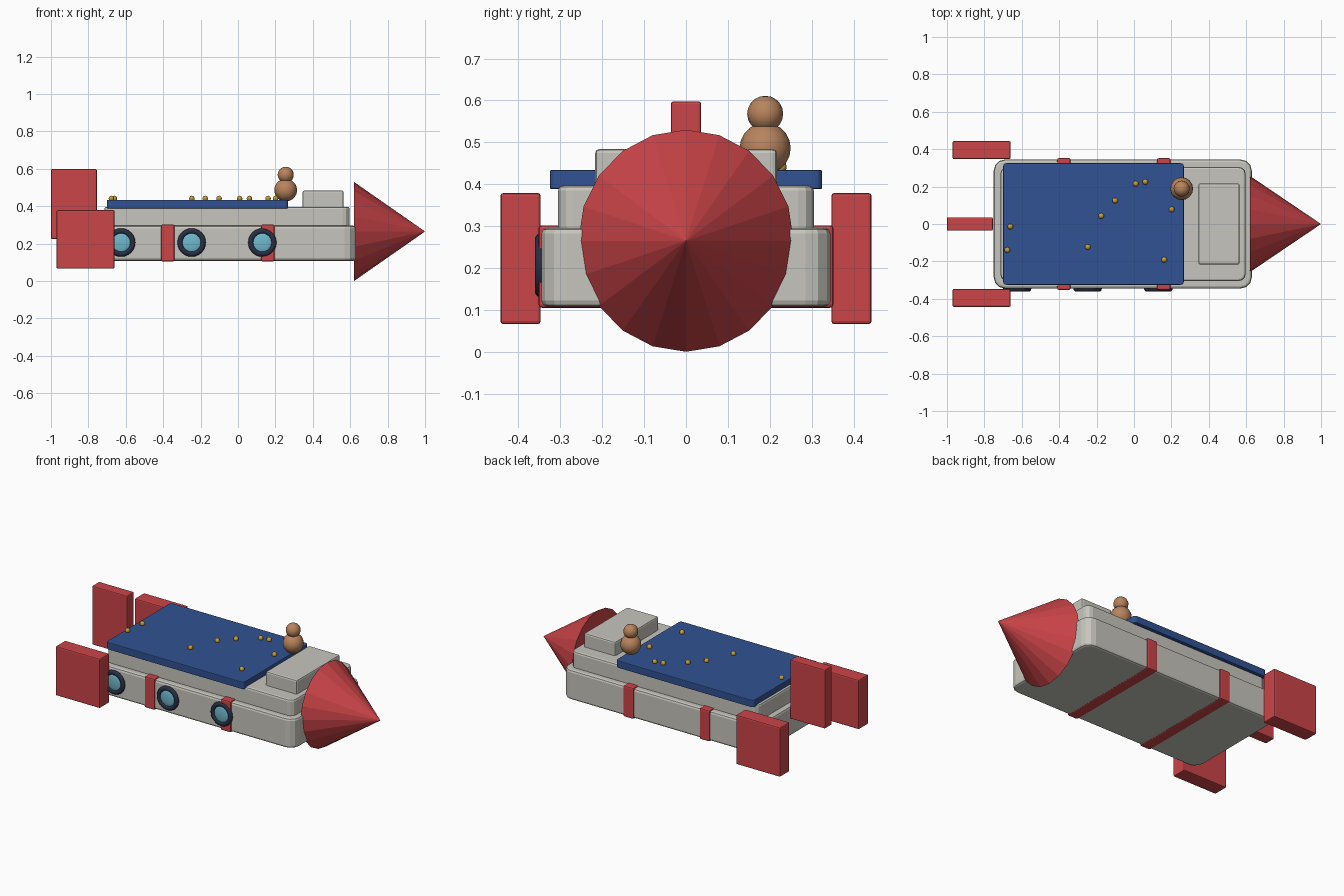
import bpy, bmesh, math
from mathutils import Matrix, Vector

if "Cube" in bpy.data.objects:
    bpy.data.objects.remove(bpy.data.objects["Cube"])


def mat(name, rgb):
    m = bpy.data.materials.new(name)
    m.diffuse_color = (*rgb, 1)
    m.use_nodes = True
    m.node_tree.nodes["Principled BSDF"].inputs["Base Color"].default_value = m.diffuse_color
    return m


RED = mat("red", (0.60, 0.058, 0.066))
GREY = mat("warm grey", (0.57, 0.56, 0.51))
BLUE = mat("blanket blue", (0.031, 0.085, 0.29))
GOLD = mat("gold", (0.58, 0.34, 0.04))
BROWN = mat("brown", (0.48, 0.23, 0.11))
CYAN = mat("window cyan", (0.16, 0.48, 0.60))
NAVY = mat("rim navy", (0.02, 0.028, 0.055))


def finish(name, bm, material, smooth=None):
    bmesh.ops.recalc_face_normals(bm, faces=bm.faces)
    me = bpy.data.meshes.new(name)
    bm.to_mesh(me)
    bm.free()
    me.materials.append(material)
    ob = bpy.data.objects.new(name, me)
    bpy.context.collection.objects.link(ob)
    if smooth:
        bpy.ops.object.select_all(action='DESELECT')
        ob.select_set(True)
        bpy.context.view_layer.objects.active = ob
        bpy.ops.object.shade_smooth_by_angle(angle=math.radians(smooth))
    return ob


def box(name, lo, hi, material, edge=0.008, corner=0.0):
    """Box between two corners; upright edges rounded by corner, then all edges by edge."""
    lo, hi = Vector(lo), Vector(hi)
    bm = bmesh.new()
    bmesh.ops.create_cube(bm, size=1)
    for v in bm.verts:
        v.co = (lo + hi) / 2 + v.co * (hi - lo)
    if corner:
        up = [e for e in bm.edges
              if abs(e.verts[0].co.z - e.verts[1].co.z) > 1e-4]
        bmesh.ops.bevel(bm, geom=up, offset=corner, segments=3,
                        profile=0.5, affect='EDGES')
        es = [e for e in bm.edges
              if abs(e.verts[0].co.z - e.verts[1].co.z) < 1e-4]
    else:
        es = bm.edges[:]
    bmesh.ops.bevel(bm, geom=es, offset=edge, segments=2,
                    profile=0.5, affect='EDGES')
    return finish(name, bm, material)


def ball(name, c, r, material, scale=(1, 1, 1), seg=16, rings=10):
    bm = bmesh.new()
    m = Matrix.Translation(c) @ Matrix.Diagonal((*scale, 1))
    bmesh.ops.create_uvsphere(bm, u_segments=seg, v_segments=rings,
                              radius=r, matrix=m)
    return finish(name, bm, material, 60)


def ring(name, c, major, minor, material, n=24, k=10):
    """Torus facing -y."""
    bm = bmesh.new()
    loops = []
    for i in range(n):
        a = math.tau * i / n
        loop = []
        for j in range(k):
            b = math.tau * j / k
            r = major + minor * math.cos(b)
            loop.append(bm.verts.new((c[0] + r * math.cos(a),
                                      c[1] + minor * math.sin(b),
                                      c[2] + r * math.sin(a))))
        loops.append(loop)
    for i in range(n):
        p, q = loops[i], loops[(i + 1) % n]
        for j in range(k):
            bm.faces.new((p[j], q[j], q[(j + 1) % k], p[(j + 1) % k]))
    return finish(name, bm, material, 60)


# bed base, mattress, pillow, blanket
box("bed_base", (-0.75, -0.345, 0.108), (0.63, 0.345, 0.296), GREY, 0.014, 0.06)
box("mattress", (-0.715, -0.305, 0.285), (0.597, 0.305, 0.397), GREY, 0.012, 0.038)
box("pillow", (0.345, -0.217, 0.385), (0.565, 0.217, 0.484), GREY, 0.01)
box("blanket", (-0.70, -0.325, 0.388), (0.267, 0.325, 0.434), BLUE, 0.004, 0.018)

# nose cone
bm = bmesh.new()
m = (Matrix.Translation((0.81, 0, 0.265)) @ Matrix.Diagonal((1, 0.97, 1, 1))
     @ Matrix.Rotation(math.pi / 2, 4, 'Y'))
bmesh.ops.create_cone(bm, cap_ends=True, segments=20, radius1=0.265,
                      radius2=0, depth=0.38, matrix=m)
finish("nose_cone", bm, RED)

# tail fins
box("centre_fin", (-1.0, -0.036, 0.225), (-0.755, 0.036, 0.598), RED, 0.006)
for name, s in (("left", -1), ("right", 1)):
    ys = sorted((s * 0.347, s * 0.443))
    box(name + "_fin", (-0.97, ys[0], 0.066), (-0.66, ys[1], 0.379), RED, 0.007)

# red bands around the base
for i, x in enumerate((-0.375, 0.159)):
    box(f"band_{i + 1}", (x - 0.036, -0.352, 0.105),
        (x + 0.036, 0.352, 0.302), RED, 0.008)

# portholes on the front side
for i, x in enumerate((-0.625, -0.248, 0.13)):
    ring(f"porthole_rim_{i + 1}", (x, -0.347, 0.206), 0.0615, 0.0145, NAVY)
    ball(f"porthole_glass_{i + 1}", (x, -0.346, 0.206), 0.058, CYAN,
         (1, 0.22, 1), 20, 12)

# toy: body and head
ball("toy_body", (0.255, 0.189, 0.486), 0.061, BROWN)
ball("toy_head", (0.255, 0.189, 0.568), 0.043, BROWN)

# gold studs scattered on the blanket
studs = [(-0.677, -0.139), (-0.661, -0.014), (-0.247, -0.123), (-0.175, 0.043),
         (-0.101, 0.125), (0.009, 0.215), (0.061, 0.225), (0.201, 0.078),
         (0.161, -0.191)]
for i, (x, y) in enumerate(studs):
    ball(f"stud_{i + 1}", (x, y, 0.441), 0.0155, GOLD, seg=10, rings=6)
